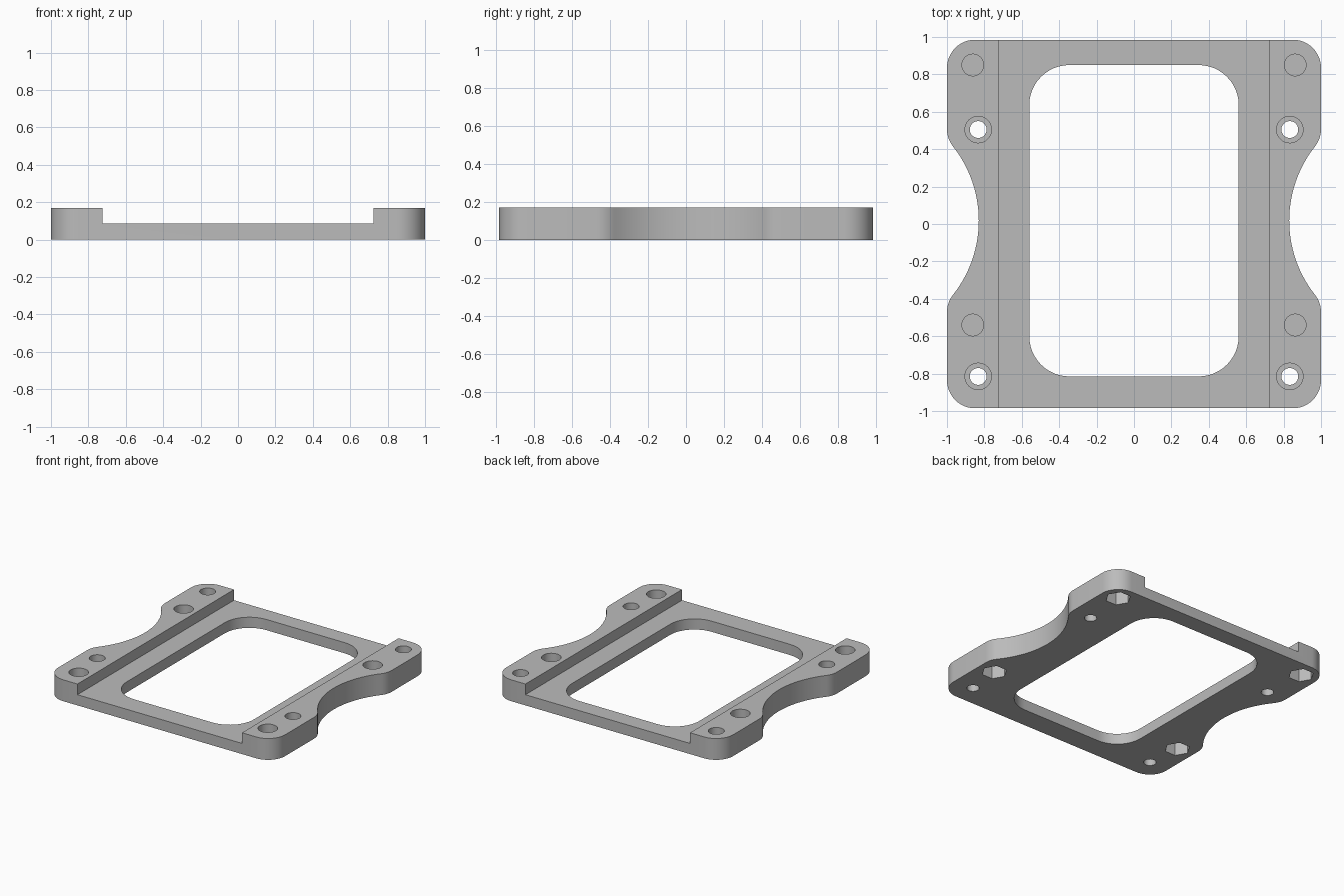
import bpy, bmesh
from math import sin, cos, radians

if "Cube" in bpy.data.objects:
    bpy.data.objects.remove(bpy.data.objects["Cube"], do_unlink=True)

HALF_X, HALF_Y, TOP, DECK = 1.0, 0.985, 0.17, 0.085
MID_Y = 0.018  # centre line of the window and the side scallops

grey = bpy.data.materials.new("plain_grey")
grey.use_nodes = True
colour = (0.5, 0.5, 0.5, 1)
grey.diffuse_color = colour
grey.node_tree.nodes["Principled BSDF"].inputs["Base Color"].default_value = colour


def arc(cx, cy, r, start, end, steps=12):
    angles = [radians(start + (end - start) * i / steps) for i in range(steps + 1)]
    return [(cx + r * cos(a), cy + r * sin(a)) for a in angles]


def prism(name, outline, z0, z1):
    """Extrude a closed outline from z0 to z1."""
    bm = bmesh.new()
    face = bm.faces.new([bm.verts.new((x, y, z0)) for x, y in outline])
    side = bmesh.ops.extrude_face_region(bm, geom=[face])["geom"]
    bmesh.ops.translate(bm, vec=(0, 0, z1 - z0),
                        verts=[g for g in side if isinstance(g, bmesh.types.BMVert)])
    bmesh.ops.recalc_face_normals(bm, faces=bm.faces)
    mesh = bpy.data.meshes.new(name)
    bm.to_mesh(mesh)
    bm.free()
    mesh.materials.append(grey)
    obj = bpy.data.objects.new(name, mesh)
    bpy.context.collection.objects.link(obj)
    return obj


def rounded_rect(x, y0, y1, r):
    return (arc(x - r, y1 - r, r, 0, 90) + arc(r - x, y1 - r, r, 90, 180)
            + arc(r - x, y0 + r, r, 180, 270) + arc(x - r, y0 + r, r, 270, 360))


def disc(x, y, r, sides=40):
    return arc(x, y, r, 0, 360, sides)[:-1]


# Right half of the outline: rounded corners and a blended scallop
R, BLEND, TURN, CORNER = 0.64, 0.15, 38.3, 0.15
blend_y = (R + BLEND) * sin(radians(TURN))
half = arc(HALF_X - CORNER, CORNER - HALF_Y, CORNER, -90, 0)
half += arc(HALF_X - BLEND, MID_Y - blend_y, BLEND, 0, TURN, 8)
half += arc(0.83 + R, MID_Y, R, 180 + TURN, 180 - TURN, 28)[1:-1]
half += arc(HALF_X - BLEND, MID_Y + blend_y, BLEND, -TURN, 0, 8)
half += arc(HALF_X - CORNER, HALF_Y - CORNER, CORNER, 0, 90)
plate = prism("mounting_plate", half + [(-x, y) for x, y in reversed(half)], 0, TOP)

# Window and the lowered channel between the side rails
box = [(-0.725, -1.2), (0.725, -1.2), (0.725, 1.2), (-0.725, 1.2)]
cutters = [prism("channel_cutter", box, DECK, 0.4),
           prism("window_cutter", rounded_rect(0.56, -0.815, 0.85, 0.215), -0.2, 0.3)]

for s in (-1, 1):
    # Counterbored through holes
    for y in (0.505, -0.815):
        cutters.append(prism("screw_hole_cutter", disc(s * 0.833, y, 0.045), -0.1, 0.3))
        cutters.append(prism("counterbore_cutter", disc(s * 0.833, y, 0.071), DECK, 0.3))
    # Blind holes above hexagonal nut pockets, with a thin web between
    for y in (0.85, -0.54):
        cutters.append(prism("blind_hole_cutter", disc(s * 0.862, y, 0.058), 0.11, 0.3))
        cutters.append(prism("nut_pocket_cutter", disc(s * 0.862, y, 0.093, 6), -0.1, 0.1))

bpy.ops.object.select_all(action="DESELECT")
plate.select_set(True)
bpy.context.view_layer.objects.active = plate
for cutter in cutters:
    cutter.hide_render = True
    mod = plate.modifiers.new("cut", "BOOLEAN")
    mod.operation, mod.solver, mod.object = "DIFFERENCE", "EXACT", cutter
    bpy.ops.object.modifier_apply(modifier=mod.name)
    bpy.data.objects.remove(cutter, do_unlink=True)

bpy.ops.object.shade_smooth_by_angle(angle=radians(30))
